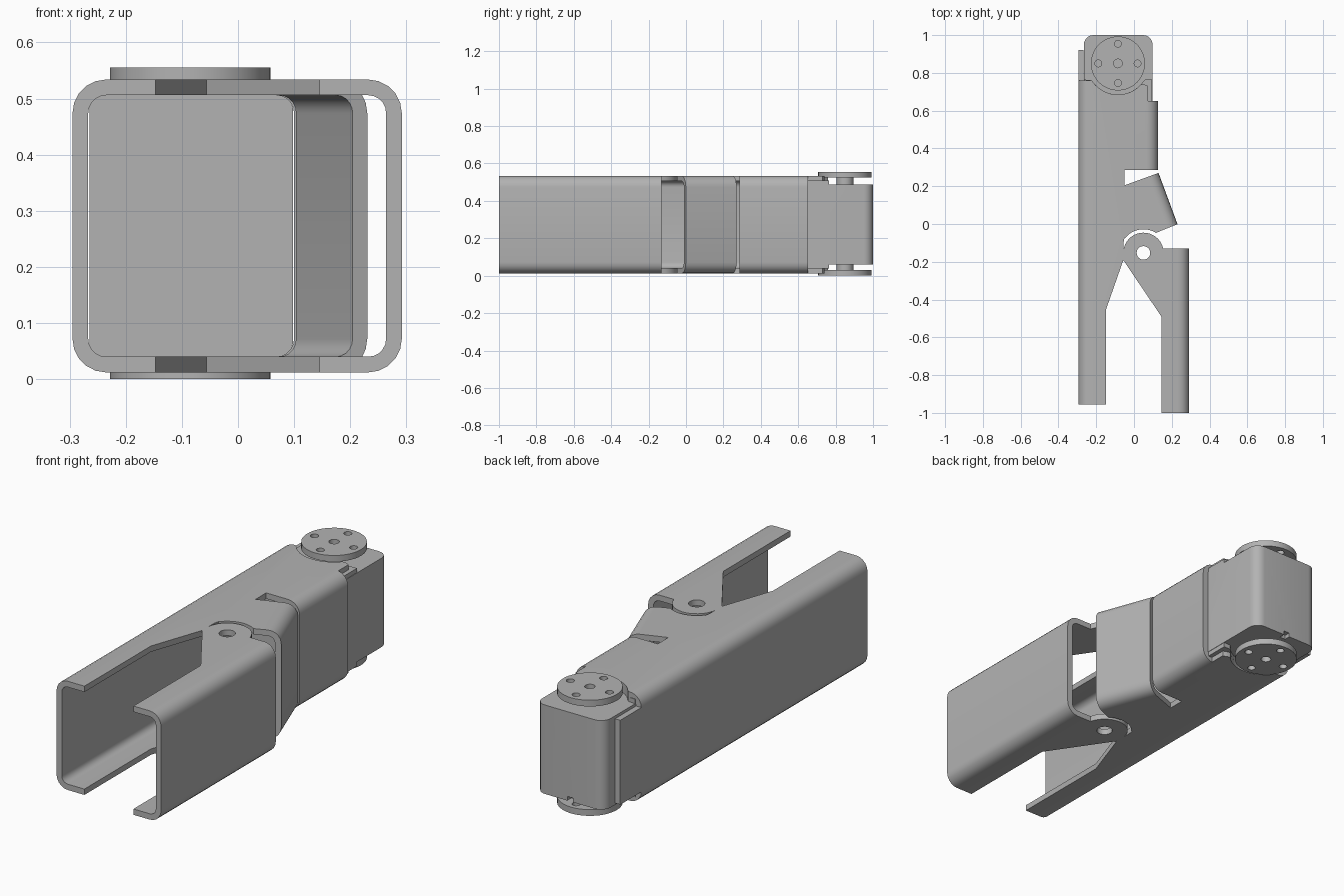
import bpy, bmesh
from math import cos, sin, pi, radians
from mathutils import Matrix, Vector

cube = bpy.data.objects.get("Cube")
if cube:
    bpy.data.objects.remove(cube, do_unlink=True)

grey = bpy.data.materials.new("plain_grey")
grey.use_nodes = True
COLOUR = (0.45, 0.45, 0.45, 1)
grey.diffuse_color = COLOUR
grey.node_tree.nodes["Principled BSDF"].inputs["Base Color"].default_value = COLOUR

Z0, Z1, SHEET, BEND = 0.012, 0.534, 0.028, 0.06
DISC = (-0.085, 0.85)
PIVOT = (0.05, -0.153)


def arc(centre, r, a0, a1, n=12):
    """Points along an arc, angles in degrees."""
    angles = [radians(a0 + (a1 - a0) * i / n) for i in range(n + 1)]
    return [(centre[0] + r * cos(a), centre[1] + r * sin(a)) for a in angles]


def extrude(name, points, vector):
    """Solid made by pushing a closed outline along a vector."""
    bm = bmesh.new()
    face = bm.faces.new([bm.verts.new(p) for p in points])
    moved = bmesh.ops.extrude_face_region(bm, geom=[face])["geom"]
    bmesh.ops.translate(bm, vec=vector,
                        verts=[v for v in moved if isinstance(v, bmesh.types.BMVert)])
    bmesh.ops.recalc_face_normals(bm, faces=bm.faces)
    mesh = bpy.data.meshes.new(name)
    bm.to_mesh(mesh)
    bm.free()
    mesh.materials.append(grey)
    obj = bpy.data.objects.new(name, mesh)
    bpy.context.collection.objects.link(obj)
    return obj


def prism(name, outline, low, high):
    return extrude(name, [(x, y, low) for x, y in outline], Vector((0, 0, high - low)))


def select(obj):
    bpy.ops.object.select_all(action='DESELECT')
    obj.select_set(True)
    bpy.context.view_layer.objects.active = obj


def cut(obj, tool, operation='DIFFERENCE'):
    mod = obj.modifiers.new("cut", 'BOOLEAN')
    mod.operation, mod.object, mod.solver = operation, tool, 'EXACT'
    select(obj)
    bpy.ops.object.modifier_apply(modifier=mod.name)
    bpy.data.objects.remove(tool, do_unlink=True)


def smooth(obj):
    select(obj)
    bpy.ops.object.shade_smooth_by_angle(angle=radians(32))


def drill(obj, centre, r):
    cut(obj, prism("drill", arc(centre, r, 0, 345, 23), -1, 2))


def channel(name, start, end, depth, outline, extra=0.0):
    """Folded sheet with a wall from start to end and flanges to its left,
    trimmed to a plan outline."""
    start, end = Vector(start), Vector(end)
    along = (end - start).normalized()
    inward = Vector((-along.y, along.x))
    start, end = start - along * extra, end + along * extra
    r = BEND - SHEET
    top, low = Z1 - BEND, Z0 + BEND
    profile = [(depth, Z1)] + arc((BEND, top), BEND, 90, 180, 5)
    profile += arc((BEND, low), BEND, 180, 270, 5) + [(depth, Z0), (depth, Z0 + SHEET)]
    profile += arc((BEND, low), r, 270, 180, 5) + arc((BEND, top), r, 180, 90, 5)
    profile.append((depth, Z1 - SHEET))
    points = [(*(start + inward * u), z) for u, z in profile]
    obj = extrude(name, points, (end - start).to_3d())
    cut(obj, prism("trim", outline, -1, 2), 'INTERSECT')
    return obj


# Long fixed jaw and back wall
long_jaw = channel(
    "long_jaw", (-0.295, 1.0), (-0.295, -1.0), 0.3,
    [(-0.35, -0.955), (-0.147, -0.955), (-0.147, -0.45), (-0.056, -0.19),
     (-0.056, -0.1), (-0.05, -0.07), (-0.05, 0.65)]
    + arc(DISC, 0.165, 282, 215, 8) + [(-0.225, 0.76), (-0.35, 0.76)])
smooth(long_jaw)
prism("wall_tab", [(-0.295, 0.75), (-0.267, 0.75), (-0.267, 0.92), (-0.295, 0.92)],
      0.07, 0.475)

# Straight right hand wall
side_wall = channel(
    "side_wall", (0.128, 0.1), (0.128, 0.8), 0.25,
    [(-0.05, 0.285), (0.2, 0.285), (0.2, 0.652), (0.075, 0.652), (0.075, 0.73),
     (0.05, 0.74)] + arc(DISC, 0.165, 318, 282, 6))
smooth(side_wall)

# Slanted right hand wall, hollowed around the pivot
slant_wall = channel(
    "slanted_wall", (0.23, 0.0), (0.13, 0.27), 0.4,
    [(0.27, 0.015), (0.17, 0.285), (-0.05, 0.205), (-0.05, -0.075)]
    + arc(PIVOT, 0.125, 140, 58, 10), 0.1)
smooth(slant_wall)

# Short jaw with its pivot lugs
short_jaw = channel(
    "short_jaw", (0.292, -1.1), (0.292, 0.1), 0.4,
    [(0.145, -1.0), (0.35, -1.0), (0.35, -0.13), (0.155, -0.13)]
    + arc(PIVOT, 0.107, 15, 185, 18) + [(-0.056, -0.192), (0.145, -0.49)])
drill(short_jaw, PIVOT, 0.036)
smooth(short_jaw)

# Motor case and its wider shoulder
case = prism("motor_case", [(-0.265, 0.45), (0.098, 0.45)]
             + arc((0.048, 0.95), 0.05, 0, 90, 6)
             + arc((-0.215, 0.95), 0.05, 90, 180, 6), 0.06, 0.487)
for low in (0.04, 0.42):
    cut(case, prism("slot", [(-0.1, 0.97), (-0.07, 0.97), (-0.07, 1.1), (-0.1, 1.1)],
                    low - 0.02, low + 0.04) if low < 0.1 else
        prism("slot", [(0.09, 0.66), (0.2, 0.66), (0.2, 0.68), (0.09, 0.68)],
              low, low + 0.1))
smooth(case)
shoulder = prism("motor_shoulder", [(-0.265, 0.45), (0.096, 0.45), (0.096, 0.765),
                                    (0.06, 0.765)]
                 + arc(DISC, 0.165, 327, 213, 14) + [(-0.265, 0.765)], 0.038, 0.508)
smooth(shoulder)

# Output discs with bolt holes, and the shafts behind them
for side, low, shaft in (("top", 0.525, 0.48), ("bottom", 0.0, 0.025)):
    disc = prism(side + "_disc", arc(DISC, 0.143, 0, 352.5, 47), low, low + 0.03)
    drill(disc, DISC, 0.023)
    for k in range(4):
        spot = (DISC[0] + 0.104 * cos(k * pi / 2), DISC[1] + 0.104 * sin(k * pi / 2))
        drill(disc, spot, 0.018)
    smooth(disc)
    smooth(prism(side + "_shaft", arc(DISC, 0.045, 0, 345, 23), shaft, shaft + 0.047))
